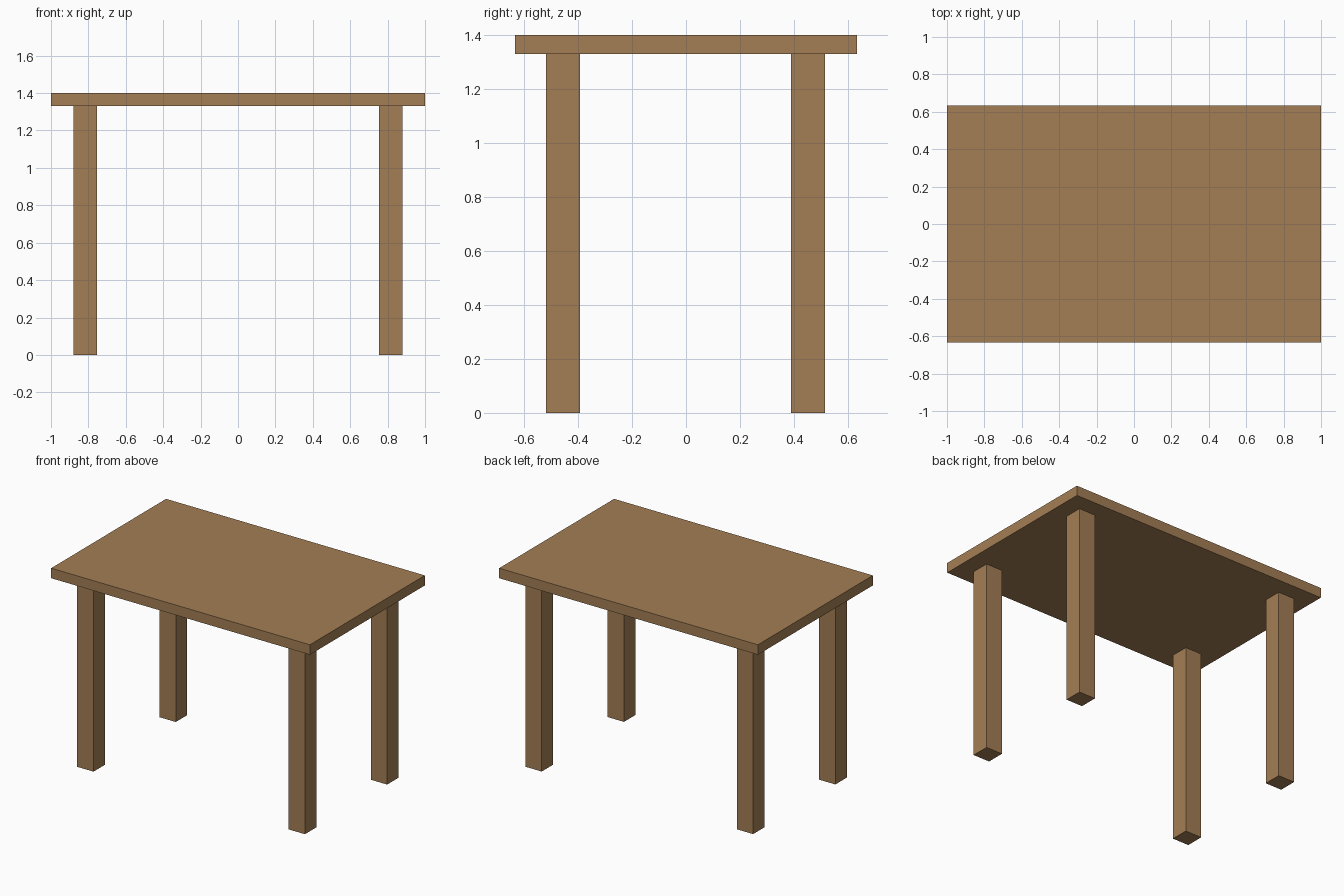
import bpy

if "Cube" in bpy.data.objects:
    bpy.data.objects.remove(bpy.data.objects["Cube"])

wood = bpy.data.materials.new("wood")
wood.diffuse_color = (0.37, 0.21, 0.09, 1)
wood.use_nodes = True
wood.node_tree.nodes["Principled BSDF"].inputs["Base Color"].default_value = wood.diffuse_color


def box(name, size, center):
    bpy.ops.mesh.primitive_cube_add(size=1, location=center)
    ob = bpy.context.object
    ob.name = name
    ob.scale = size
    bpy.ops.object.transform_apply(location=False, rotation=False, scale=True)
    ob.data.materials.append(wood)
    return ob


TOP_Z, UNDERSIDE_Z = 1.4, 1.33
LEG = 0.126

# Table top
box("table_top", (2, 1.268, TOP_Z - UNDERSIDE_Z), (0, 0, (TOP_Z + UNDERSIDE_Z) / 2))

# Four square legs, inset from the corners
for y, depth in ((-0.455, "front"), (0.453, "back")):
    for x, side in ((-0.817, "left"), (0.817, "right")):
        box(f"{depth}_{side}_leg", (LEG, LEG, UNDERSIDE_Z), (x, y, UNDERSIDE_Z / 2))
